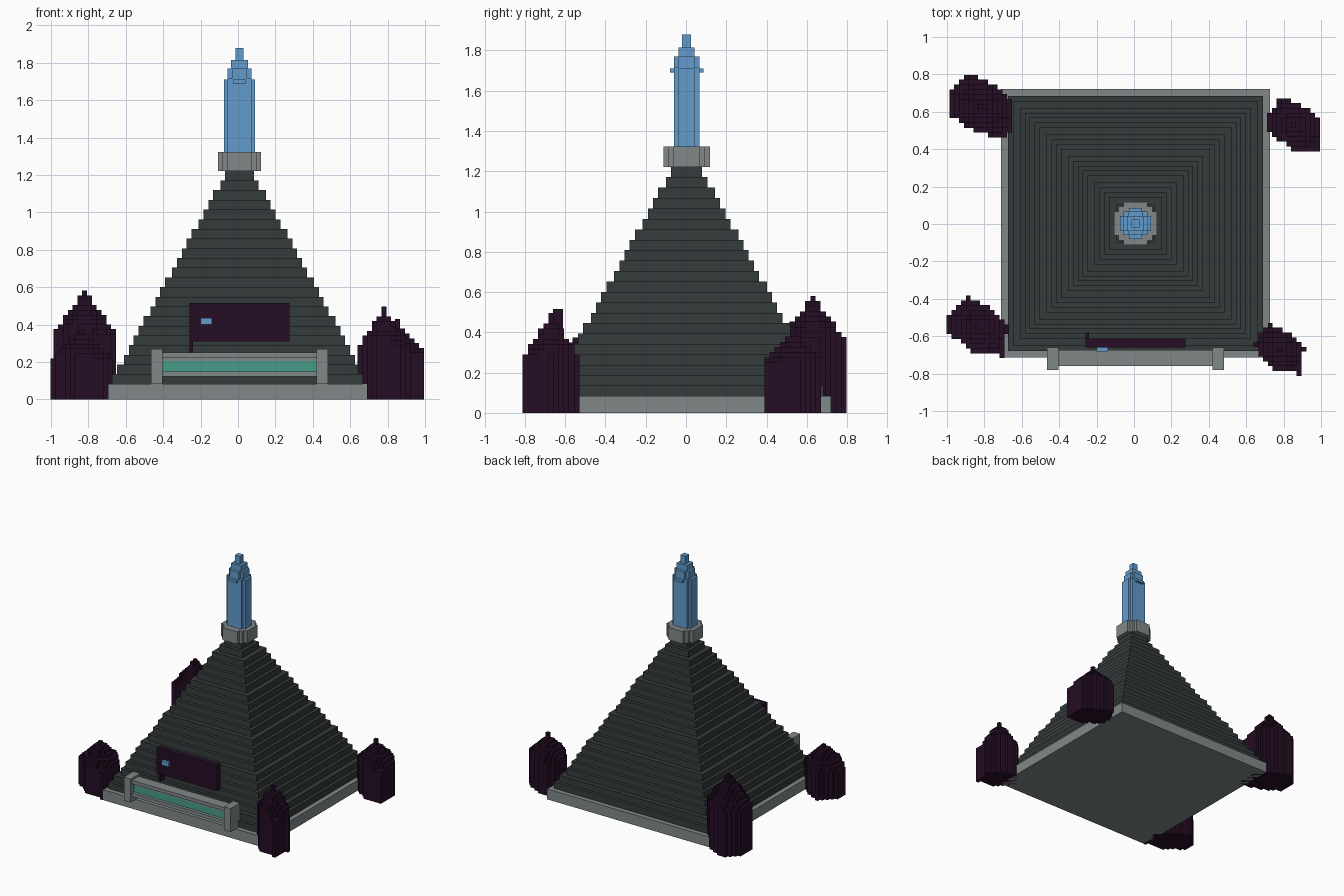
import bpy
import bmesh
import math

CELL = 0.0257
CX, CY = 0.008, 0.003      # axis of the pyramid and its spire

cube = bpy.data.objects.get("Cube")
if cube:
    bpy.data.objects.remove(cube, do_unlink=True)


def material(name, rgb):
    m = bpy.data.materials.new(name)
    m.use_nodes = True
    m.diffuse_color = (*rgb, 1)
    bsdf = next(n for n in m.node_tree.nodes if n.type == 'BSDF_PRINCIPLED')
    bsdf.inputs["Base Color"].default_value = (*rgb, 1)
    return m


stone = material("grey_stone", (0.22, 0.25, 0.25))
slate = material("dark_slate", (0.036, 0.044, 0.044))
plum = material("dark_plum", (0.018, 0.004, 0.018))
blue = material("sky_blue", (0.125, 0.33, 0.61))
teal = material("teal_green", (0.062, 0.34, 0.26))


def finish(name, bm, mat):
    mesh = bpy.data.meshes.new(name)
    bm.to_mesh(mesh)
    bm.free()
    mesh.materials.append(mat)
    obj = bpy.data.objects.new(name, mesh)
    bpy.context.collection.objects.link(obj)
    return obj


def add_box(bm, x, y, z):
    """Add a box spanning the three (low, high) ranges."""
    verts = bmesh.ops.create_cube(bm, size=1)["verts"]
    for v in verts:
        for i, (lo, hi) in enumerate((x, y, z)):
            v.co[i] = (lo + hi) / 2 + v.co[i] * (hi - lo)


def boxes(name, mat, *ranges):
    bm = bmesh.new()
    for r in ranges:
        add_box(bm, *r)
    return finish(name, bm, mat)


def around(half_x, half_y, z0, z1):
    return (CX - half_x, CX + half_x), (CY - half_y, CY + half_y), (z0, z1)


def columns(name, mat, centre, reach, height, base=0.0):
    """Blocky solid: one square column per cell; height(x, y) is 0 outside."""
    n = math.ceil(reach / CELL) + 1
    top = {(i, j): height(i * CELL, j * CELL)
           for i in range(-n, n + 1) for j in range(-n, n + 1)}
    top = {k: h for k, h in top.items() if h > 0}
    bm = bmesh.new()

    def quad(*points):
        bm.faces.new([bm.verts.new(p) for p in points])

    for (i, j), h in top.items():
        x, y = centre[0] + i * CELL, centre[1] + j * CELL
        r = CELL / 2
        ring = [(x - r, y - r), (x + r, y - r), (x + r, y + r), (x - r, y + r)]
        quad(*[(*p, base + h) for p in ring])
        quad(*[(*p, base) for p in reversed(ring)])
        # Only the exposed strip of each side
        for k, (di, dj) in enumerate(((0, -1), (1, 0), (0, 1), (-1, 0))):
            low = top.get((i + di, j + dj), 0)
            if low < h:
                a, b = ring[k], ring[(k + 1) % 4]
                quad((*a, base + low), (*b, base + low), (*b, base + h), (*a, base + h))
    bmesh.ops.remove_doubles(bm, verts=bm.verts, dist=0.0005)
    return finish(name, bm, mat)


# Base slab
boxes("base_slab", stone, around(0.718, 0.718, 0, 0.083))

# Stepped pyramid
STEPS = 22
rise = (1.222 - 0.083) / STEPS
bm = bmesh.new()
for s in range(STEPS):
    half = 0.68 - 0.60 * s / (STEPS - 1)
    half = round(half / CELL * 2) * CELL / 2
    add_box(bm, *around(half, half, 0.083 + s * rise, 0.083 + (s + 1) * rise))
finish("stepped_pyramid", bm, slate)

# Round collar under the spire
columns("spire_collar", stone, (CX, CY), 0.13,
        lambda x, y: 0.1 if math.hypot(x, y) < 0.122 else 0, 1.222)

# Spire: cross-shaped shaft, cross bar and stepped tip
boxes("spire_shaft", blue,
      around(0.063, 0.063, 1.32, 1.715),
      around(0.083, 0.04, 1.32, 1.71))
boxes("spire_cross_bar", blue, around(0.035, 0.083, 1.69, 1.71))
boxes("spire_tip", blue,
      around(0.063, 0.04, 1.715, 1.77),
      around(0.04, 0.063, 1.715, 1.77),
      around(0.045, 0.04, 1.77, 1.815),
      around(0.022, 0.022, 1.815, 1.878))

# Sign board on a small post, with a light patch
boxes("sign_board", plum, ((-0.26, 0.275), (-0.66, -0.612), (0.31, 0.515)))
boxes("sign_post", plum, ((-0.26, -0.24), (-0.635, -0.58), (0.24, 0.31)))
boxes("sign_patch", blue, ((-0.2, -0.14), (-0.682, -0.66), (0.4, 0.436)))

# Front barrier
boxes("barrier_posts", stone,
      ((-0.466, -0.405), (-0.78, -0.66), (0.083, 0.27)),
      ((0.42, 0.48), (-0.78, -0.66), (0.083, 0.27)))
span = (-0.405, 0.42)
boxes("barrier_rails", stone,
      (span, (-0.76, -0.675), (0.225, 0.252)),
      (span, (-0.74, -0.695), (0.205, 0.225)),
      (span, (-0.76, -0.675), (0.122, 0.15)))
boxes("barrier_panel", teal, (span, (-0.735, -0.7), (0.15, 0.205)))

# Corner shrubs: an irregular outline with a conical crown
OUTLINE = [(-0.37, 1.02), (0.5, 0.6), (1.0, 0.1), (0.84, -1.0),
           (0.5, -0.9), (-0.1, -0.85), (-0.95, -0.25), (-1.0, 0.35)]


def in_outline(u, v):
    inside = False
    for (ax, ay), (bx, by) in zip(OUTLINE, OUTLINE[1:] + OUTLINE[:1]):
        if (ay > v) != (by > v) and u < ax + (v - ay) * (bx - ax) / (by - ay):
            inside = not inside
    return inside


def shrub(name, centre, radius, wall, peak):
    def height(x, y):
        if not in_outline(x / radius, y / radius):
            return 0
        slope = max(0, 1 - math.hypot(x, y) / radius)
        return wall + round((peak - wall) * slope / CELL) * CELL
    columns(name, plum, centre, radius, height)


shrub("back_right_shrub", (-0.82, 0.63), 0.177, 0.35, 0.58)
shrub("back_left_shrub", (0.853, 0.53), 0.15, 0.25, 0.42)
shrub("front_right_shrub", (-0.835, -0.55), 0.162, 0.22, 0.37)
shrub("front_left_shrub", (0.78, -0.67), 0.132, 0.29, 0.495)
